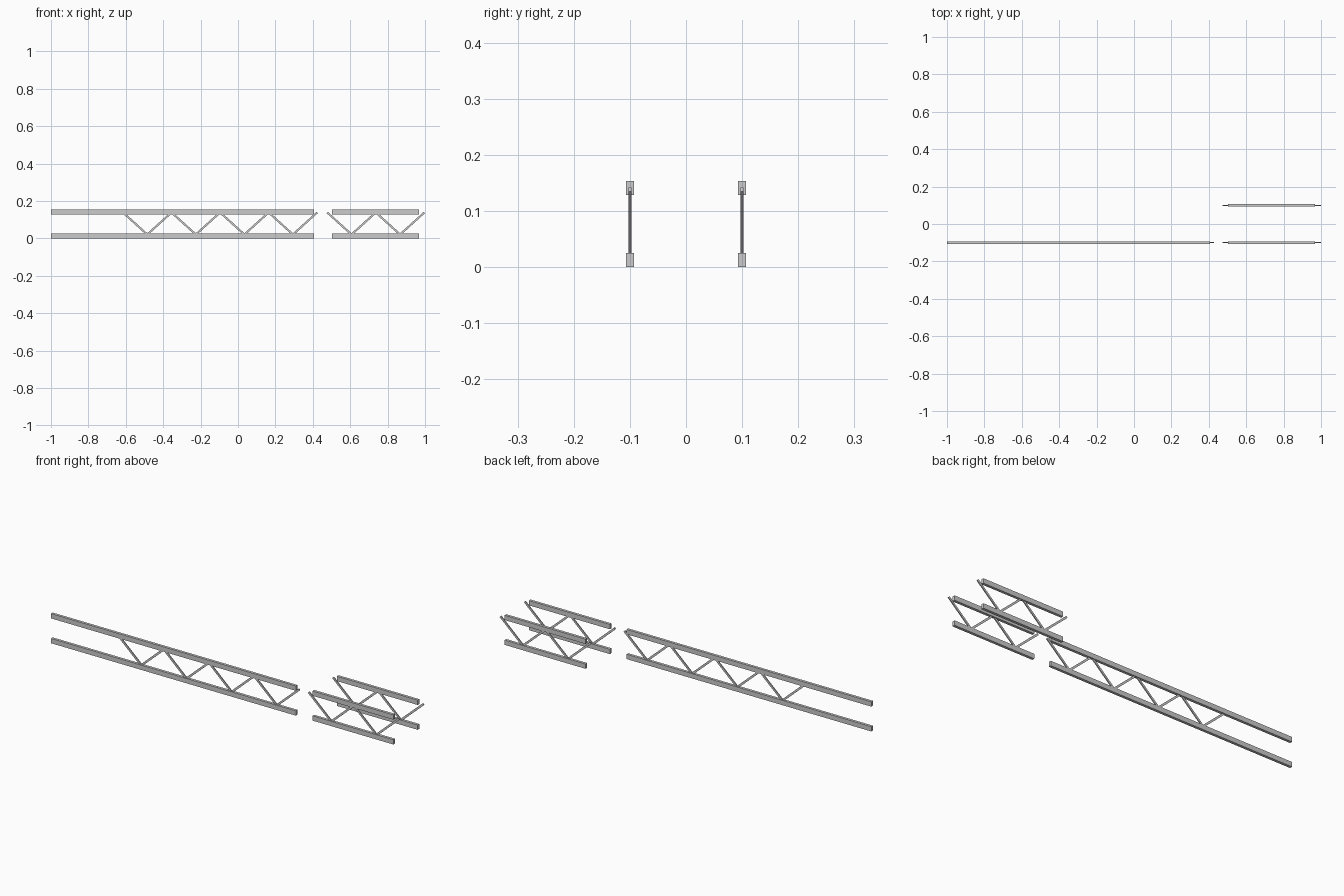
import bpy
import bmesh
from math import atan2, hypot
from mathutils import Matrix, Vector

if "Cube" in bpy.data.objects:
    bpy.data.objects.remove(bpy.data.objects["Cube"])

TOP_Z, BOTTOM_Z = 0.1385, 0.021   # web bar end heights
HALF_STEP = 0.1298                # horizontal run of one web bar


def add_box(bm, centre, size, tilt=0.0):
    m = (Matrix.Translation(centre) @ Matrix.Rotation(tilt, 4, 'Y')
         @ Matrix.Diagonal((*size, 1.0)))
    bmesh.ops.create_cube(bm, size=1.0, matrix=m)


def finish(bm, name):
    mesh = bpy.data.meshes.new(name)
    bm.to_mesh(mesh)
    bm.free()
    obj = bpy.data.objects.new(name, mesh)
    bpy.context.collection.objects.link(obj)


def truss(name, x0, x1, y, web_start, bays):
    # top and bottom chords
    for part, z0, z1 in (("bottom_chord", 0.0, 0.025), ("top_chord", 0.129, 0.154)):
        bm = bmesh.new()
        add_box(bm, ((x0 + x1) / 2, y, (z0 + z1) / 2), (x1 - x0, 0.014, z1 - z0))
        finish(bm, f"{name}_{part}")
    # zigzag web of flat bars, starting and ending at the top chord
    bm = bmesh.new()
    for i in range(bays * 2):
        za, zb = (TOP_Z, BOTTOM_Z) if i % 2 == 0 else (BOTTOM_Z, TOP_Z)
        a = Vector((web_start + i * HALF_STEP, y, za))
        b = Vector((web_start + (i + 1) * HALF_STEP, y, zb))
        d = b - a
        add_box(bm, (a + b) / 2, (hypot(d.x, d.z), 0.0055, 0.0105), -atan2(d.z, d.x))
    finish(bm, f"{name}_web_bars")


truss("long_truss", -1.0, 0.407, -0.1, -0.615, 4)
for label, y in (("front", -0.1), ("back", 0.1)):
    truss(f"short_{label}_truss", 0.503, 0.968, y, 0.4772, 2)
